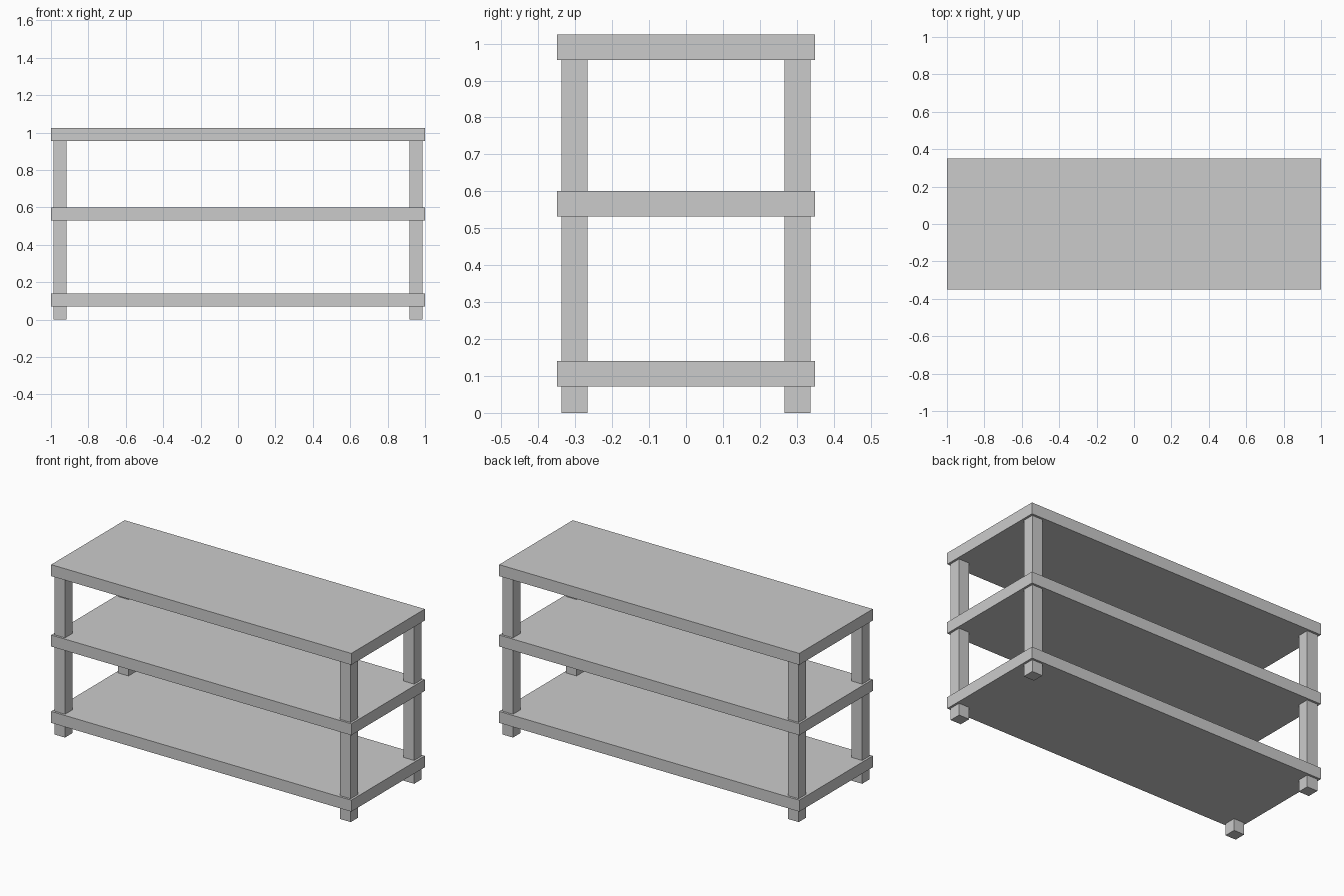
import bpy

if "Cube" in bpy.data.objects:
    bpy.data.objects.remove(bpy.data.objects["Cube"])


def box(name, center, size):
    bpy.ops.mesh.primitive_cube_add(size=1, location=center)
    obj = bpy.context.object
    obj.name = name
    obj.scale = size
    bpy.ops.object.transform_apply(location=False, rotation=False, scale=True)
    return obj


THICK = 0.069
LEG = 0.07
SHELVES = {"bottom_shelf": 0.106, "middle_shelf": 0.566, "top_shelf": 0.990}

# Three identical shelf boards
for name, z in SHELVES.items():
    box(name, (0, 0, z), (2.0, 0.70, THICK))

# Four corner legs running from the floor to the underside of the top
leg_top = SHELVES["top_shelf"] - THICK / 2
for side, sx in (("left", -1), ("right", 1)):
    for end, sy in (("front", -1), ("back", 1)):
        box(f"{end}_{side}_leg", (sx * 0.952, sy * 0.302, leg_top / 2),
            (LEG, LEG, leg_top))
